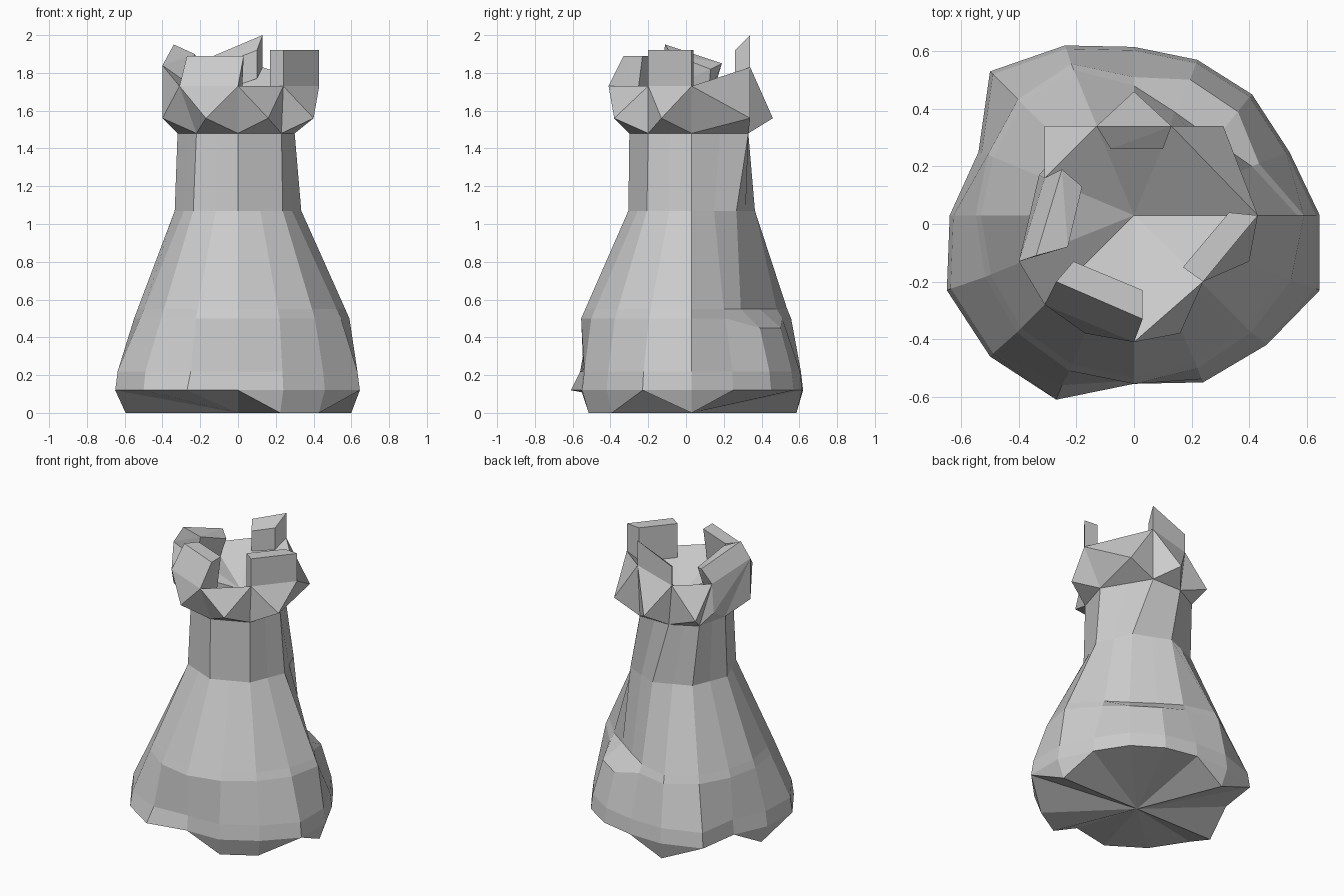
import bpy, bmesh
from math import sin, cos, pi, radians

if "Cube" in bpy.data.objects:
    bpy.data.objects.remove(bpy.data.objects["Cube"])

CY = 0.03  # tower axis


def finish(name, bm):
    bmesh.ops.recalc_face_normals(bm, faces=bm.faces)
    me = bpy.data.meshes.new(name)
    bm.to_mesh(me)
    bm.free()
    ob = bpy.data.objects.new(name, me)
    bpy.context.collection.objects.link(ob)
    return ob


def polar(r, k, z):
    """Point k of a clockwise 16-step ring starting at +x."""
    return (r * cos(pi * k / 8), CY - r * sin(pi * k / 8), z)


def octagon(corners, z):
    """Eight corners plus the middle of each edge."""
    pts = []
    for i, (x, y) in enumerate(corners):
        u, v = corners[(i + 1) % 8]
        pts += [(x, y, z), ((x + u) / 2, (y + v) / 2, z)]
    return pts


def add(bm, pts):
    return [bm.verts.new(p) for p in pts]


def fan(bm, vs, centre):
    c = bm.verts.new(centre)
    for i, v in enumerate(vs):
        bm.faces.new((v, vs[(i + 1) % len(vs)], c))


# Tower body: rough 16-sided foot tapering to an eight-sided neck
foot = [(.645, .03), (.645, -.23), (.46, -.42), (.24, -.55), (0, -.555),
        (-.27, -.61), (-.5, -.46), (-.65, -.23), (-.64, .03), (-.54, .25),
        (-.5, .53), (-.24, .62), (0, .615), (.22, .57), (.41, .45), (.54, .25)]
belly_r = [.59, .59, .575, .575, .585, .585, .575, .56, .55, .55, .57, .57,
           .48, .51, .51, .47]
belly = [polar(r, k, .45 if k in (13, 14) else .5) for k, r in enumerate(belly_r)]
shin = [(x * .98, CY + (y - CY) * .98, .22) for x, y in foot]
shin[5] = (-.25, -.56, .22)
neck = octagon([polar(.335, 2 * i, 0)[:2] for i in range(8)], 1.07)
neck_corners = [(.30, .03), (.23, -.2), (0, -.3), (-.22, -.2),
                (-.32, .03), (-.27, .24), (-.1, .33), (.12, .33)]
neck_top = octagon(neck_corners, 1.48)
# waist lies on the slope, except the flat chip at the back right above a ledge
waist = [tuple(p + (q - p) * .088 for p, q in zip(a, b)) for a, b in zip(belly, neck)]
for k, x, y in ((12, 0, .48), (13, .14, .39), (14, .28, .29), (15, .41, .2)):
    waist[k] = (x, y, .55)

bm = bmesh.new()
rings = [add(bm, p) for p in ([(x, y, .12) for x, y in foot], shin, belly,
                              waist, neck, neck_top)]
# only a few foot corners reach the ground; the others slope under to the centre
ground = list(rings[0])
for k in (0, 2, 3, 8, 11):
    x, y = foot[k]
    ground[k] = bm.verts.new((x * .93, CY + (y - CY) * .94, 0))
rings.insert(0, ground)
for lo, hi in zip(rings, rings[1:]):
    for k in range(16):
        j = (k + 1) % 16
        corners = list(dict.fromkeys((lo[k], lo[j], hi[j], hi[k])))
        if len(corners) > 2:
            bm.faces.new(corners)
fan(bm, ground, (0, CY, 0))
finish("tower_body", bm)

# Crown: pointed facets around a sunken top
collar = [(.40, -.13), (.16, -.38), (-.17, -.38), (-.40, -.13),
          (-.33, .17), (-.31, .34), (0, .46), (.31, .34)]
rim = [(.43, .03, 1.73), (.24, -.2, 1.73), (0, -.41, 1.73), (-.31, -.28, 1.73),
       (-.4, -.13, 1.84), (-.31, .16, 1.75), (-.13, .34, 1.76), (.13, .34, 1.83)]
bm = bmesh.new()
C = add(bm, [(x, y, 1.48) for x, y in neck_corners])
A = add(bm, [(x, y, 1.56) for x, y in collar])
B = add(bm, rim)
for i in range(8):
    j = (i + 1) % 8
    bm.faces.new((C[i], C[j], A[i]))
    bm.faces.new((B[i], B[j], A[i]))
    bm.faces.new((A[i], C[i], B[i]))
    bm.faces.new((A[i], C[j], B[j]))
fan(bm, B, (0, CY, 1.56))
finish("crown", bm)


# Battlements: leaning blocks, four lower and four upper corners each
def battlement(name, base, top):
    bm = bmesh.new()
    add(bm, base + top)
    bmesh.ops.convex_hull(bm, input=bm.verts)
    bmesh.ops.dissolve_limit(bm, angle_limit=radians(2), verts=bm.verts, edges=bm.edges)
    finish(name, bm)


battlement("front_battlement",
           [(-.31, -.28, 1.73), (0, -.41, 1.73), (.02, -.26, 1.66), (-.22, -.17, 1.66)],
           [(-.27, -.2, 1.89), (.03, -.33, 1.89), (.03, -.23, 1.89), (-.21, -.13, 1.89)])
battlement("right_battlement",
           [(.43, .03, 1.73), (.24, -.2, 1.73), (.17, -.15, 1.68), (.33, .04, 1.68)],
           [(.43, .03, 1.92), (.24, -.2, 1.92), (.17, -.15, 1.92), (.33, .04, 1.92)])
battlement("left_battlement",
           [(-.4, -.13, 1.84), (-.31, .16, 1.75), (-.22, .12, 1.69), (-.26, -.08, 1.73)],
           [(-.34, -.11, 1.95), (-.25, .19, 1.85), (-.18, .13, 1.82), (-.23, -.08, 1.9)])
battlement("back_battlement",
           [(-.13, .34, 1.76), (.13, .34, 1.83), (.1, .26, 1.77), (-.08, .26, 1.71)],
           [(-.13, .34, 1.89), (.13, .34, 2.0), (.1, .26, 1.92), (-.08, .26, 1.85)])
